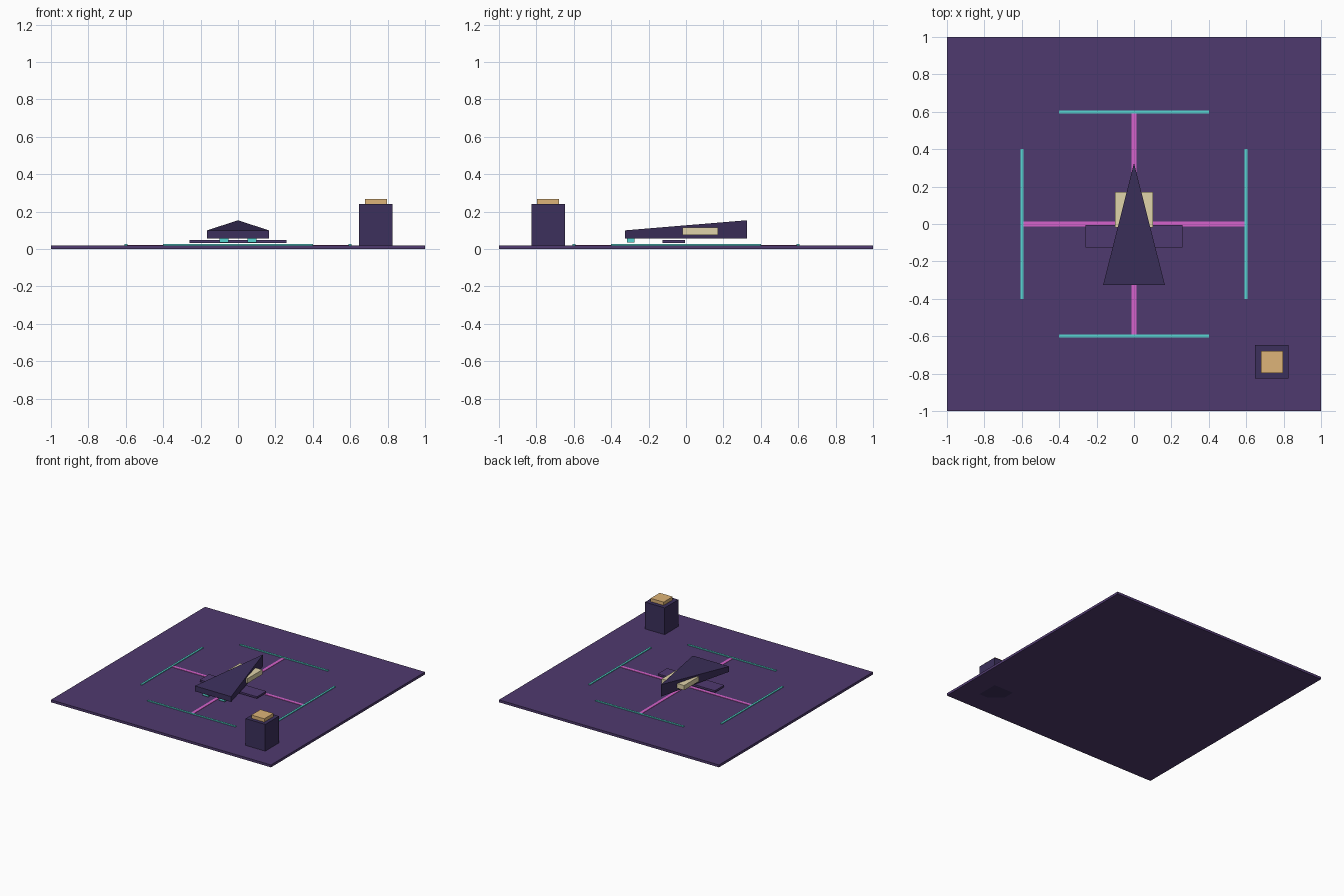
import bpy
import bmesh

if "Cube" in bpy.data.objects:
    bpy.data.objects.remove(bpy.data.objects["Cube"])


def material(name, rgb):
    # display colour converted to linear
    m = bpy.data.materials.new(name)
    m.diffuse_color = [((c / 255 + 0.055) / 1.055) ** 2.4 for c in rgb] + [1]
    m.use_nodes = True
    m.node_tree.nodes["Principled BSDF"].inputs["Base Color"].default_value = m.diffuse_color
    return m


PURPLE = material("purple", (79, 58, 110))
DARK = material("dark_violet", (60, 48, 92))
WING = material("wing_violet", (79, 58, 112))
CYAN = material("cyan", (88, 214, 210))
MAGENTA = material("magenta", (214, 98, 204))
CREAM = material("cream", (224, 212, 170))
AMBER = material("amber", (222, 180, 120))


def add_mesh(name, bm, mat):
    bmesh.ops.recalc_face_normals(bm, faces=bm.faces)
    me = bpy.data.meshes.new(name)
    bm.to_mesh(me)
    bm.free()
    me.materials.append(mat)
    ob = bpy.data.objects.new(name, me)
    bpy.context.collection.objects.link(ob)
    return ob


def box(name, x, y, z, mat):
    # box from (min, max) ranges
    bm = bmesh.new()
    bmesh.ops.create_cube(bm, size=1)
    for v in bm.verts:
        v.co = [r[0] if c < 0 else r[1] for c, r in zip(v.co, (x, y, z))]
    return add_mesh(name, bm, mat)


# Floor slab
box("floor", (-1, 1), (-1, 1), (0, 0.02), PURPLE)

# Floor markings: central cross and four edge strips
box("cross_line_x", (-0.6, 0.6), (-0.0125, 0.0125), (0.016, 0.023), MAGENTA)
box("cross_line_y", (-0.0125, 0.0125), (-0.6, 0.6), (0.016, 0.0228), MAGENTA)
for s, side in ((-1, "a"), (1, "b")):
    edge = (s * 0.6 - 0.008, s * 0.6 + 0.008)
    box("edge_strip_x_" + side, (-0.4, 0.4), edge, (0.017, 0.026), CYAN)
    box("edge_strip_y_" + side, edge, (-0.4, 0.4), (0.017, 0.026), CYAN)

# Wedge hull: triangular plan, top rising to the nose
bm = bmesh.new()
plan = [(-0.165, -0.325, 0.10), (0.165, -0.325, 0.10), (0, 0.325, 0.154)]
low = [bm.verts.new((x, y, 0.056)) for x, y, z in plan]
top = [bm.verts.new(p) for p in plan]
bm.faces.new(low)
bm.faces.new(top)
for i in range(3):
    j = (i + 1) % 3
    bm.faces.new((low[i], low[j], top[j], top[i]))
add_mesh("hull", bm, DARK)

# Cockpit block, wing slab and twin engines
box("cockpit", (-0.102, 0.102), (-0.02, 0.17), (0.076, 0.115), CREAM)
box("wing", (-0.26, 0.26), (-0.125, -0.005), (0.033, 0.048), WING)
for s, side in ((-1, "left"), (1, "right")):
    box("engine_" + side, (s * 0.075 - 0.025, s * 0.075 + 0.025),
        (-0.315, -0.275), (0.035, 0.075), CYAN)

# Corner console with lit cap
box("console", (0.648, 0.826), (-0.826, -0.648), (0, 0.24), DARK)
box("console_cap", (0.679, 0.797), (-0.797, -0.679), (0.235, 0.267), AMBER)
